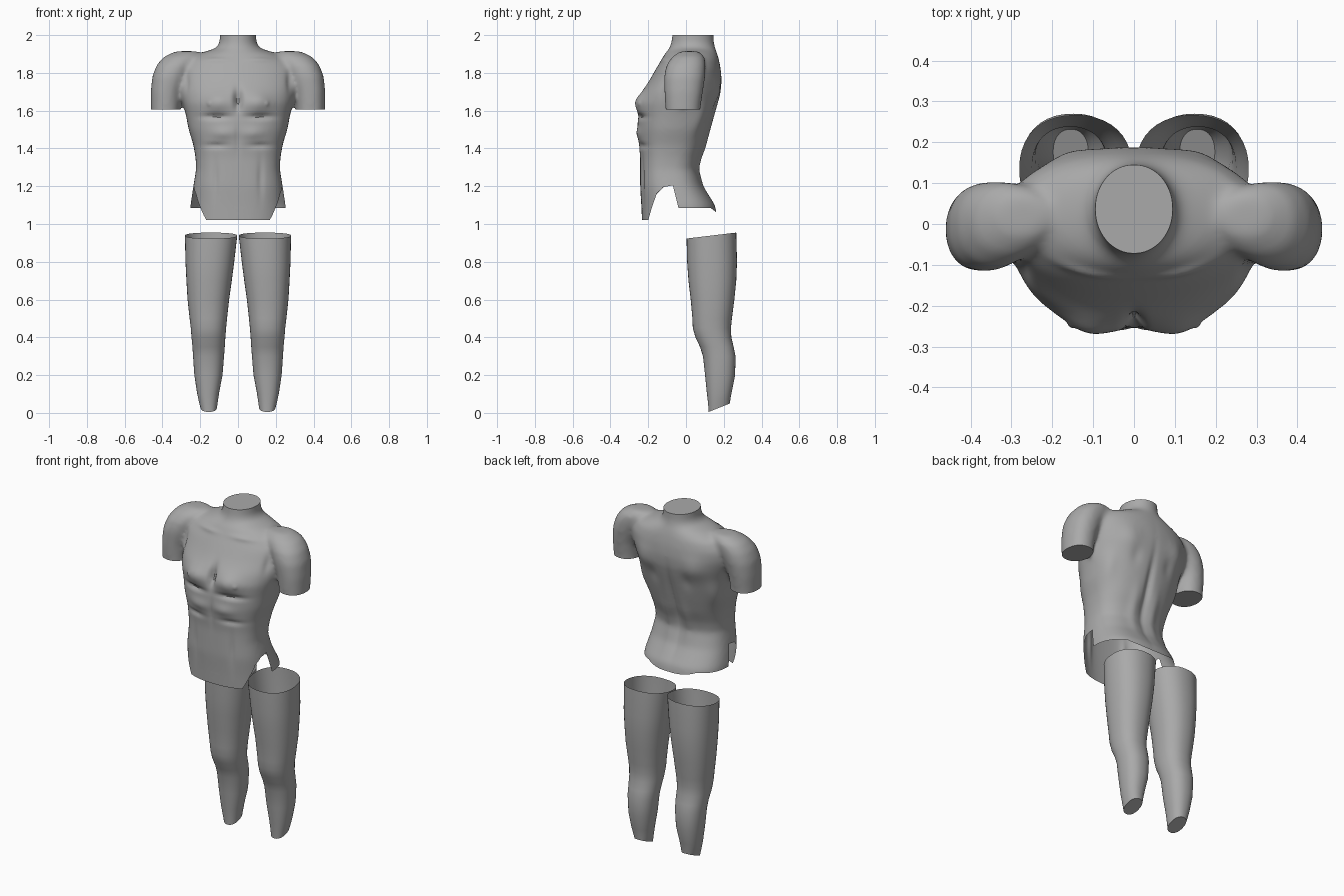
import bpy, bmesh, math
from mathutils import Vector

cube = bpy.data.objects.get("Cube")
if cube:
    bpy.data.objects.remove(cube)

grey = bpy.data.materials.new("matte grey")
grey.use_nodes = True
grey.diffuse_color = (0.4, 0.4, 0.4, 1)
bsdf = grey.node_tree.nodes["Principled BSDF"]
bsdf.inputs["Base Color"].default_value = (0.4, 0.4, 0.4, 1)
bsdf.inputs["Roughness"].default_value = 0.8


def ring(bm, cx, hw, front, back, height, power=2.0, count=40):
    """Rounded cross-section; height is a function of y."""
    verts = []
    for i in range(count):
        a = 2 * math.pi * i / count
        c, s = math.cos(a), math.sin(a)
        x = cx + hw * math.copysign(abs(c) ** (2 / power), c)
        y = (front + back) / 2 + (back - front) / 2 * math.copysign(abs(s) ** (2 / power), s)
        verts.append(bm.verts.new((x, y, height(y))))
    return verts


def loft(bm, rings, cap_top=True):
    for a, b in zip(rings, rings[1:]):
        for i in range(len(a)):
            j = (i + 1) % len(a)
            bm.faces.new((a[i], a[j], b[j], b[i]))
    bm.faces.new(rings[0][::-1])
    if cap_top:
        bm.faces.new(rings[-1])


def finish(bm, name):
    mesh = bpy.data.meshes.new(name)
    bm.to_mesh(mesh)
    bm.free()
    mesh.materials.append(grey)
    obj = bpy.data.objects.new(name, mesh)
    bpy.context.collection.objects.link(obj)
    bpy.ops.object.select_all(action="DESELECT")
    obj.select_set(True)
    bpy.context.view_layer.objects.active = obj
    bpy.ops.object.shade_smooth_by_angle(angle=math.radians(50))
    return obj


def cut(bm, point, normal, inside, remove=False):
    """Slice the chosen faces; optionally discard the far side and cap it."""
    faces = [f for f in bm.faces if inside(f.calc_center_median())]
    geom = faces + list({e for f in faces for e in f.edges}) + list({v for f in faces for v in f.verts})
    res = bmesh.ops.bisect_plane(bm, geom=geom, plane_co=point, plane_no=normal, clear_outer=remove)
    if remove:
        edges = [e for e in res["geom_cut"] if isinstance(e, bmesh.types.BMEdge)]
        bmesh.ops.holes_fill(bm, edges=edges, sides=0)


# Torso sections: z, half width, front y, back y, squareness
TORSO = [
    (0.95, .255, -.23, .18, 2.5), (1.10, .252, -.237, .155, 2.5),
    (1.20, .237, -.243, .09, 2.6), (1.29, .222, -.243, .062, 2.6),
    (1.35, .225, -.243, .075, 2.6), (1.42, .237, -.25, .105, 2.5),
    (1.50, .262, -.258, .13, 2.4), (1.57, .275, -.255, .15, 2.4),
    (1.64, .292, -.26, .17, 2.3), (1.70, .31, -.235, .185, 2.2),
    (1.76, .325, -.195, .19, 2.1), (1.82, .32, -.16, .185, 2.1),
    (1.87, .28, -.13, .175, 2.1), (1.905, .20, -.11, .165, 2),
    (1.93, .118, -.088, .155, 2), (1.96, .098, -.078, .148, 2),
    (2.04, .095, -.07, .147, 2)]
# Arm sections: z, centre x, half width, front y, back y
ARM = [
    (1.54, .384, .075, -.105, .072), (1.62, .384, .077, -.11, .078),
    (1.70, .380, .082, -.115, .09), (1.78, .362, .093, -.117, .102),
    (1.84, .335, .097, -.105, .105), (1.885, .30, .095, -.075, .10),
    (1.915, .27, .06, -.03, .07)]

bm = bmesh.new()
loft(bm, [ring(bm, 0, w, f, b, lambda y, z=z: z, p) for z, w, f, b, p in TORSO])
for side in (1, -1):
    loft(bm, [ring(bm, side * x, w, f, b, lambda y, z=z: z, 2.2) for z, x, w, f, b in ARM])
bmesh.ops.recalc_face_normals(bm, faces=bm.faces)

# Fuse torso and arms into one skin
torso = finish(bm, "torso")
mod = torso.modifiers.new("fuse", "REMESH")
mod.mode = "VOXEL"
mod.voxel_size = 0.01
fused = bpy.data.meshes.new_from_object(torso.evaluated_get(bpy.context.evaluated_depsgraph_get()))
bpy.data.objects.remove(torso)
bm = bmesh.new()
bm.from_mesh(fused)
bpy.data.meshes.remove(fused)
for _ in range(14):
    bmesh.ops.smooth_vert(bm, verts=bm.verts, factor=0.5, use_axis_x=True, use_axis_y=True, use_axis_z=True)

# Muscle relief: centre, spread, amount along the normal
RELIEF = [
    ((0, -.26, 1.66), (.02, .1, .055), -.04),       # breastbone
    ((.11, -.26, 1.645), (.065, .08, .05), .022),   # chest
    ((.12, -.25, 1.568), (.07, .08, .014), -.016),  # chest fold
    ((.15, -.27, 1.637), (.008, .05, .008), .012),  # nipple
    ((.08, -.26, 1.48), (.06, .08, .03), .010),     # ribs
    ((.12, -.25, 1.415), (.06, .08, .014), -.010),  # rib edge
    ((.12, -.24, 1.24), (.016, .08, .1), -.007),    # belly side line
    ((0, -.25, 1.45), (.014, .08, .08), -.006),     # belly centre line
    ((.275, -.13, 1.76), (.018, .07, .06), -.010),  # shoulder crease
    ((.12, -.13, 1.868), (.07, .06, .012), .007),   # collarbone
    ((0, .12, 1.45), (.02, .1, .22), -.016),        # spine
    ((.065, .09, 1.33), (.03, .08, .13), .010),     # lower back
    ((.16, .17, 1.71), (.06, .08, .07), .012),      # shoulder blade
    ((.11, .16, 1.62), (.03, .07, .05), -.006),     # blade hollow
    ((.23, .06, 1.55), (.03, .06, .08), .008),      # flank
]
bm.normal_update()
moves = []
for v in bm.verts:
    total = 0
    for centre, spread, amount in RELIEF:
        p = (abs(v.co.x), v.co.y, v.co.z)
        d = sum(((a - c) / s) ** 2 for a, c, s in zip(p, centre, spread))
        if d < 12:
            total += amount * math.exp(-d)
    moves.append(v.normal * total)
for v, m in zip(bm.verts, moves):
    v.co += m

# Flat arm and neck ends
cut(bm, (0, 0, 2.0), (0, 0, 1), lambda c: c.z > 1.96, True)
for side in (1, -1):
    cut(bm, (0, 0, 1.605), (0, 0, -1), lambda c: c.x * side > .298 and c.z < 1.66, True)

# Open hem with side notches: y, z
HEM = [(-.4, 1.02), (-.2, 1.02), (-.18, 1.09), (-.155, 1.16), (-.12, 1.195),
       (-.07, 1.205), (-.04, 1.085), (.13, 1.085), (.17, 1.055), (.4, 1.055)]
for (y0, z0), (y1, z1) in zip(HEM, HEM[1:]):
    cut(bm, (0, y0, z0), Vector((0, z0 - z1, y1 - y0)).normalized(), lambda c: c.z < 1.3)


def below_hem(c):
    for (y0, z0), (y1, z1) in zip(HEM, HEM[1:]):
        if y0 <= c.y <= y1:
            return c.z < z0 + (z1 - z0) * (c.y - y0) / (y1 - y0)
    return False


doomed = [f for f in bm.faces if below_hem(f.calc_center_median())]
bmesh.ops.delete(bm, geom=doomed, context="FACES")
finish(bm, "torso")

# Leg sections: z, inner x, outer x, front y, back y, backward rise
LEG = [
    (.005, .112, .198, .12, .232, .4), (.05, .106, .208, .117, .236, .25),
    (.1, .10, .217, .111, .243, .1), (.2, .082, .231, .101, .26, 0),
    (.3, .074, .238, .09, .262, 0), (.35, .070, .241, .074, .252, 0),
    (.4, .067, .246, .05, .24, 0), (.45, .063, .25, .036, .238, 0),
    (.5, .058, .256, .034, .243, 0), (.6, .047, .267, .025, .256, 0),
    (.7, .033, .273, .013, .266, 0), (.8, .02, .278, .006, .27, 0),
    (.923, .004, .281, .003, .266, .12)]
for side, name in ((1, "left_leg"), (-1, "right_leg")):
    bm = bmesh.new()
    rings = []
    for z, inner, outer, f, b, rise in LEG:
        rings.append(ring(bm, side * (inner + outer) / 2, (outer - inner) / 2, f, b,
                          lambda y: z + rise * (y - f), 2.25))
    loft(bm, rings, cap_top=False)
    bmesh.ops.recalc_face_normals(bm, faces=bm.faces)
    finish(bm, name)
